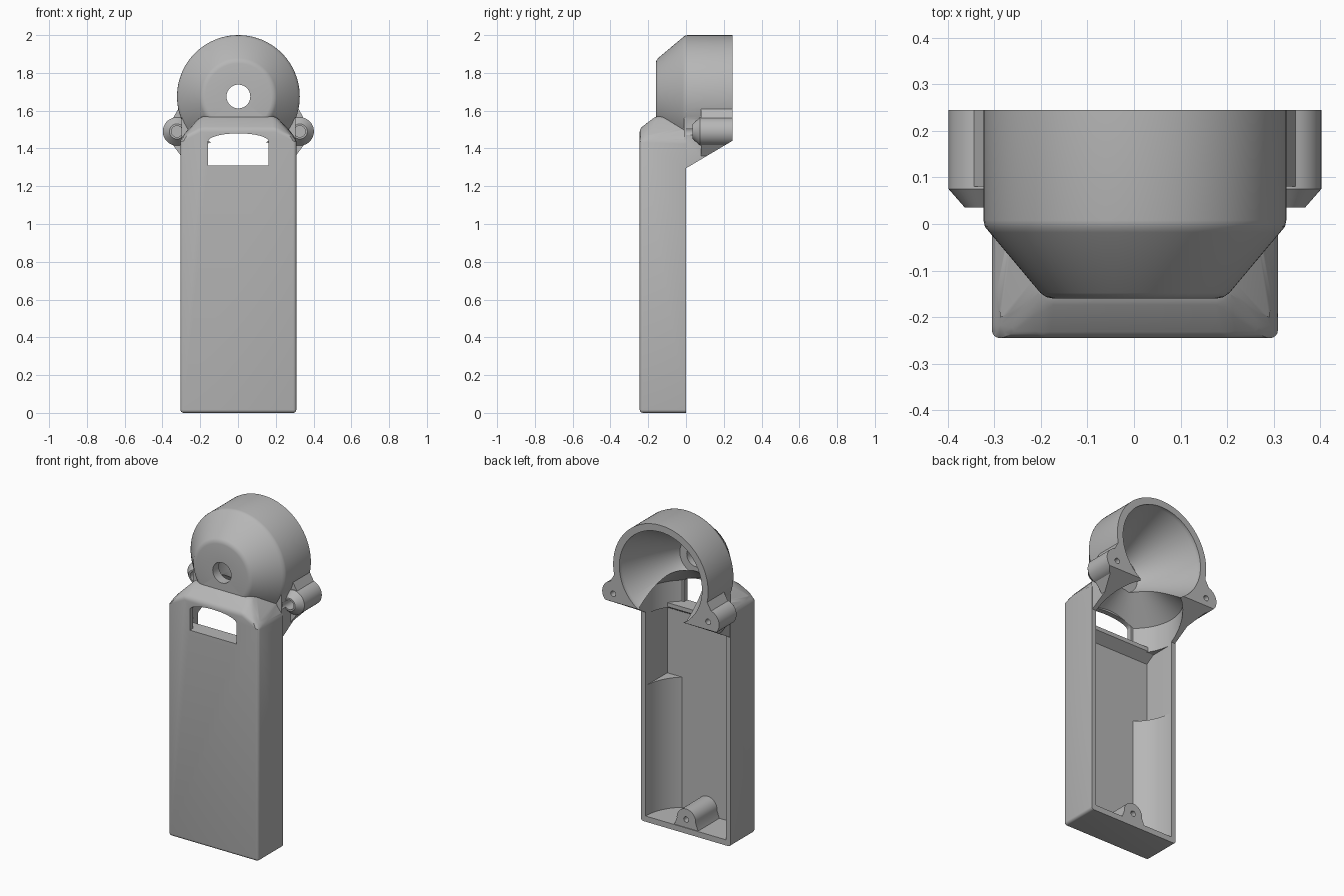
import bpy, bmesh, math
from mathutils import Matrix, Vector

if "Cube" in bpy.data.objects:
    bpy.data.objects.remove(bpy.data.objects["Cube"], do_unlink=True)

grey = bpy.data.materials.new("plain grey")
grey.use_nodes = True
grey.diffuse_color = (0.47, 0.47, 0.47, 1)
grey.node_tree.nodes["Principled BSDF"].inputs["Base Color"].default_value = grey.diffuse_color

HEAD_Z, HEAD_R = 1.675, 0.325
EAR_X, EAR_Z = 0.325, 1.49
INNER = 0.275


def finish(bm, name):
    bmesh.ops.recalc_face_normals(bm, faces=bm.faces)
    mesh = bpy.data.meshes.new(name)
    bm.to_mesh(mesh)
    bm.free()
    mesh.materials.append(grey)
    ob = bpy.data.objects.new(name, mesh)
    bpy.context.collection.objects.link(ob)
    return ob


def hull(name, points, bevel=0):
    """Convex solid; bevelled except where it meets the open back at y = 0."""
    bm = bmesh.new()
    for p in points:
        bm.verts.new(p)
    res = bmesh.ops.convex_hull(bm, input=bm.verts)
    loose = [v for v in bm.verts if not v.link_faces]
    bmesh.ops.delete(bm, geom=loose, context='VERTS')
    bmesh.ops.dissolve_limit(bm, angle_limit=0.02, verts=bm.verts, edges=bm.edges)
    if bevel:
        edges = [e for e in bm.edges if any(v.co.y < -0.01 for v in e.verts)]
        bmesh.ops.bevel(bm, geom=edges, offset=bevel, segments=4, profile=0.5,
                        affect='EDGES', clamp_overlap=True)
    return finish(bm, name)


def box(name, lo, hi):
    return hull(name, [(x, y, z) for x in (lo[0], hi[0])
                       for y in (lo[1], hi[1]) for z in (lo[2], hi[2])])


def lathe(name, profile, x=0, z=0, upright=False, steps=96):
    """Revolve (radius, height) points about a y axis, or a z axis if upright."""
    bm = bmesh.new()
    verts = [bm.verts.new((r, 0, h)) for r, h in profile]
    edges = [bm.edges.new(pair) for pair in zip(verts, verts[1:])]
    bmesh.ops.spin(bm, geom=verts + edges, cent=(0, 0, 0), axis=(0, 0, 1),
                   angle=math.tau, steps=steps)
    bmesh.ops.remove_doubles(bm, verts=bm.verts, dist=1e-5)
    if not upright:
        bm.transform(Matrix.Translation((x, 0, z)) @ Matrix.Rotation(-math.pi / 2, 4, 'X'))
    return finish(bm, name)


def rod(name, r, y0, y1, x=0, z=0, steps=48):
    return lathe(name, [(0, y0), (r, y0), (r, y1), (0, y1)], x, z, steps=steps)


def combine(target, other, operation):
    other.hide_render = True
    mod = target.modifiers.new(operation.lower(), 'BOOLEAN')
    mod.operation, mod.solver, mod.object = operation, 'EXACT', other
    bpy.context.view_layer.objects.active = target
    bpy.ops.object.modifier_apply(modifier=mod.name)
    bpy.data.objects.remove(other, do_unlink=True)


def both(*points):
    return [(s * x, y, z) for s in (-1, 1) for x, y, z in points]


# Handle block with sloping shoulders
body = hull("handle_and_head", both(
    (0.307, 0, 0), (0.307, -0.245, 0), (0.307, -0.245, 1.45), (0.307, 0, 1.44),
    (0.2, -0.245, 1.505), (0.19, -0.16, 1.57), (0.2, -0.12, 1.57), (0.27, 0, 1.5)), bevel=0.035)

# Round head with tapered front
combine(body, lathe("head", [(0, -0.16), (0.175, -0.16), (0.19, -0.157), (0.203, -0.148),
                             (0.312, -0.018), (0.322, -0.006), (HEAD_R, 0.008),
                             (HEAD_R, 0.245), (0, 0.245)], z=HEAD_Z), 'UNION')

# Neck and side ears behind the handle
combine(body, hull("neck", both(*[(x, y, z) for y in (-0.01, 0.245) for x, z in (
    (0.302, 1.2), (0.302, 1.3), (0.302, 1.56))])), 'UNION')
for s in (-1, 1):
    combine(body, hull("ear_web", [(s * x, y, z) for y in (0.08, 0.245) for x, z in (
        (0.28, 1.33), (0.315, 1.38), (0.352, 1.425), (0.352, 1.55), (0.318, 1.61),
        (0.28, 1.61))]), 'UNION')
    combine(body, lathe("ear", [(0, 0.035), (0.04, 0.035), (0.075, 0.075),
                                (0.075, 0.245), (0, 0.245)], s * EAR_X, EAR_Z, steps=48), 'UNION')

# Slanted underside of the neck
combine(body, hull("neck_cut", both(*[(0.6, y, z) for y, z in (
    (0, 1.295), (0.3, 1.4725), (0.3, 0.9), (0, 0.9))])), 'DIFFERENCE')

# Handle cavity: round cradle with a flat floor and conical roof
cavity = lathe("cavity", [(0, 0.035), (INNER, 0.035), (INNER, 1.44), (0.1, 1.585), (0, 1.585)],
               upright=True)
combine(cavity, box("cavity_limit", (-0.5, -0.213, 0), (0.5, 0.5, 1.8)), 'INTERSECT')
combine(body, cavity, 'DIFFERENCE')
combine(body, box("upper_bay", (-INNER, -0.213, 0.84), (INNER, 0.3, 1.28)), 'DIFFERENCE')

# Funnel inside the head and the hole in its front
combine(body, lathe("funnel", [(0, -0.1), (0.11, -0.1), (0.283, 0.22), (0.283, 0.3), (0, 0.3)],
                    z=HEAD_Z), 'DIFFERENCE')
combine(body, rod("nose_hole", 0.063, -0.3, 0.1, z=HEAD_Z), 'DIFFERENCE')

# Arched window through the front
arch = [(0.16 * math.cos(a), 1.437 + 0.043 * math.sin(a))
        for a in [math.pi * i / 16 for i in range(17)]]
combine(body, hull("window", [(x, y, z) for y in (-0.3, -0.1)
                              for x, z in arch + [(-0.16, 1.31), (0.16, 1.31)]]), 'DIFFERENCE')

# Screw holes in the ears
for s in (-1, 1):
    combine(body, rod("ear_hole", 0.017, 0, 0.3, s * EAR_X, EAR_Z, 24), 'DIFFERENCE')
    combine(body, rod("ear_recess", 0.03, 0, 0.1, s * EAR_X, EAR_Z, 24), 'DIFFERENCE')

# Shelf below the window
shelf = hull("shelf", both(*[(INNER + 0.005, y, z) for y, z in (
    (-0.22, 1.31), (-0.15, 1.31), (-0.15, 1.285), (-0.22, 1.24))]))

# Bottom screw post
post = rod("screw_post", 0.065, -0.22, -0.005, z=0.085)
combine(post, hull("post_foot", both(*[(x, y, z) for y in (-0.22, -0.005) for x, z in (
    (0.085, 0.025), (0.06, 0.09))])), 'UNION')
combine(post, rod("post_hole", 0.017, -0.15, 0.1, z=0.085, steps=24), 'DIFFERENCE')

# Smooth rounds, sharp edges
for ob in (body, shelf, post):
    ob.location.x = 0.002
    bpy.ops.object.select_all(action='DESELECT')
    ob.select_set(True)
    bpy.context.view_layer.objects.active = ob
    bpy.ops.object.shade_smooth_by_angle(angle=math.radians(30))
